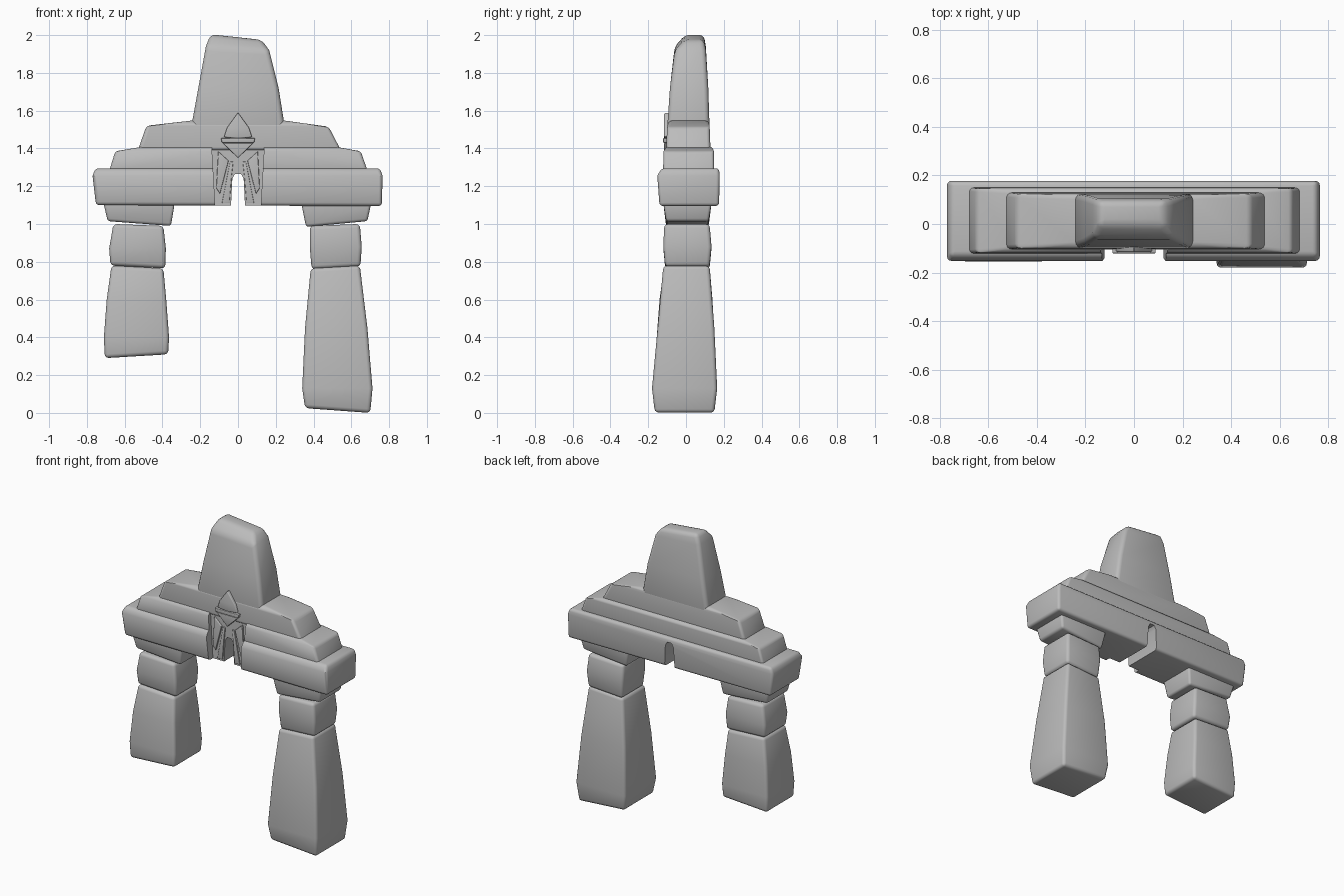
import bpy, bmesh

stone = bpy.data.materials.new("grey stone")
stone.diffuse_color = (0.5, 0.5, 0.5, 1)


def apply_modifier(ob, mod):
    bpy.context.view_layer.objects.active = ob
    bpy.ops.object.modifier_apply(modifier=mod.name)


def finish(name, bm, bevel=0.0, angle=0.6):
    bmesh.ops.recalc_face_normals(bm, faces=bm.faces)
    me = bpy.data.meshes.new(name)
    bm.to_mesh(me)
    bm.free()
    me.materials.append(stone)
    ob = bpy.data.objects.new(name, me)
    bpy.context.collection.objects.link(ob)
    if bevel:
        m = ob.modifiers.new("worn edges", 'BEVEL')
        m.width, m.segments = bevel, 3
        m.limit_method, m.angle_limit = 'ANGLE', angle
        apply_modifier(ob, m)
    return ob


def block(name, sections, bevel=0.02):
    """Stone lofted through (z_left, z_right, x0, x1, y0, y1) rectangles."""
    bm = bmesh.new()
    rings = []
    for zl, zr, x0, x1, y0, y1 in sections:
        rings.append([bm.verts.new(p) for p in
                      ((x0, y0, zl), (x1, y0, zr), (x1, y1, zr), (x0, y1, zl))])
    for a, b in zip(rings, rings[1:]):
        for i in range(4):
            j = (i + 1) % 4
            bm.faces.new((a[i], a[j], b[j], b[i]))
    bm.faces.new(rings[0][::-1])
    bm.faces.new(rings[-1])
    return finish(name, bm, bevel)


def prism(name, outline, y0, y1, bevel=0.0):
    """Front (x, z) outline extruded from y0 to y1."""
    bm = bmesh.new()
    f = bm.faces.new([bm.verts.new((x, y0, z)) for x, z in outline])
    r = bmesh.ops.extrude_face_region(bm, geom=[f])
    for v in r["geom"]:
        if isinstance(v, bmesh.types.BMVert):
            v.co.y = y1
    return finish(name, bm, bevel)


# Legs, each a stack of three stones
parts = [
    block("left_foot_stone", [(0.29, 0.31, -0.705, -0.37, -0.15, 0.145),
                              (0.40, 0.40, -0.71, -0.365, -0.155, 0.15),
                              (0.60, 0.60, -0.695, -0.38, -0.14, 0.14),
                              (0.78, 0.765, -0.67, -0.395, -0.115, 0.125)]),
    block("right_foot_stone", [(0.025, 0.0, 0.355, 0.70, -0.165, 0.15),
                               (0.13, 0.13, 0.34, 0.712, -0.18, 0.165),
                               (0.45, 0.45, 0.355, 0.685, -0.15, 0.15),
                               (0.765, 0.78, 0.385, 0.645, -0.12, 0.125)]),
    block("left_middle_stone", [(0.78, 0.765, -0.675, -0.385, -0.11, 0.125),
                                (0.87, 0.87, -0.682, -0.382, -0.12, 0.135),
                                (1.0, 0.99, -0.66, -0.395, -0.115, 0.125)]),
    block("right_middle_stone", [(0.76, 0.775, 0.39, 0.648, -0.11, 0.125),
                                 (0.88, 0.88, 0.38, 0.655, -0.12, 0.135),
                                 (0.99, 1.0, 0.38, 0.645, -0.115, 0.125)]),
    block("left_cap_stone", [(1.015, 0.99, -0.69, -0.355, -0.105, 0.12),
                             (1.11, 1.11, -0.712, -0.335, -0.12, 0.135)], 0.015),
    block("right_cap_stone", [(0.985, 1.015, 0.36, 0.685, -0.105, 0.12),
                              (1.11, 1.11, 0.335, 0.705, -0.12, 0.135)], 0.015),
]

# Stepped lintel
beam = block("lintel_beam", [(1.10, 1.095, -0.752, 0.762, -0.14, 0.175),
                             (1.255, 1.255, -0.77, 0.765, -0.152, 0.178),
                             (1.295, 1.295, -0.755, 0.752, -0.13, 0.175)], 0.018)
step = block("middle_step", [(1.27, 1.27, -0.685, 0.69, -0.122, 0.15),
                             (1.385, 1.385, -0.65, 0.65, -0.118, 0.147),
                             (1.41, 1.41, -0.5, 0.51, -0.105, 0.14)], 0.015)
top = block("upper_step", [(1.39, 1.39, -0.53, 0.545, -0.105, 0.13),
                           (1.52, 1.515, -0.485, 0.48, -0.1, 0.125),
                           (1.547, 1.547, -0.25, 0.25, -0.092, 0.12)], 0.018)
parts += [beam, step, top]

# Cut the front recess and the through notch
cutters = [
    prism("recess_cutter", [(-0.115, 1.0), (0.115, 1.0), (0.14, 1.43), (-0.14, 1.43)],
          -0.4, -0.095),
    prism("notch_cutter", [(-0.042, 1.0), (0.042, 1.0), (0.03, 1.24), (0.016, 1.265),
                           (-0.016, 1.265), (-0.03, 1.24)], -0.4, 0.4),
]
for cutter in cutters:
    cutter.hide_render = True
    for ob in (beam, step):
        m = ob.modifiers.new("cut", 'BOOLEAN')
        m.object, m.operation, m.solver = cutter, 'DIFFERENCE', 'EXACT'
        apply_modifier(ob, m)
for cutter in cutters:
    bpy.data.objects.remove(cutter)

# Head stone
parts.append(block("head_stone", [(1.50, 1.50, -0.25, 0.25, -0.10, 0.125),
                                  (1.72, 1.72, -0.21, 0.215, -0.085, 0.118),
                                  (1.94, 1.92, -0.17, 0.165, -0.06, 0.105),
                                  (2.004, 1.975, -0.145, 0.125, -0.005, 0.095)], 0.025))

# Carved diamond relief: upper kite, bar and lower point
parts += [
    prism("relief_kite", [(0, 1.59), (0.058, 1.51), (0.075, 1.46), (0, 1.452),
                          (-0.075, 1.46), (-0.058, 1.51)], -0.116, -0.07, 0.006),
    prism("relief_bar", [(-0.09, 1.455), (0.09, 1.455), (0.085, 1.43), (-0.085, 1.43)],
          -0.121, -0.07, 0.004),
    prism("relief_point", [(-0.08, 1.428), (0.08, 1.428), (0, 1.35)], -0.117, -0.07, 0.004),
]
# Slanted strips and jambs beside the notch
for side, s in (("left", -1), ("right", 1)):
    parts.append(prism(side + "_relief_strip",
                       [(s * 0.105, 1.385), (s * 0.05, 1.335), (s * 0.095, 1.16),
                        (s * 0.115, 1.19)], -0.106, -0.08, 0.004))
    parts.append(prism(side + "_relief_jamb",
                       [(s * 0.025, 1.33), (s * 0.042, 1.33), (s * 0.085, 1.11),
                        (s * 0.045, 1.11), (s * 0.034, 1.25)], -0.103, -0.08, 0.003))

# Smooth worn edges, crisp where stones meet
bpy.ops.object.select_all(action='DESELECT')
for ob in parts:
    ob.select_set(True)
bpy.context.view_layer.objects.active = parts[0]
bpy.ops.object.shade_smooth_by_angle(angle=0.6)
